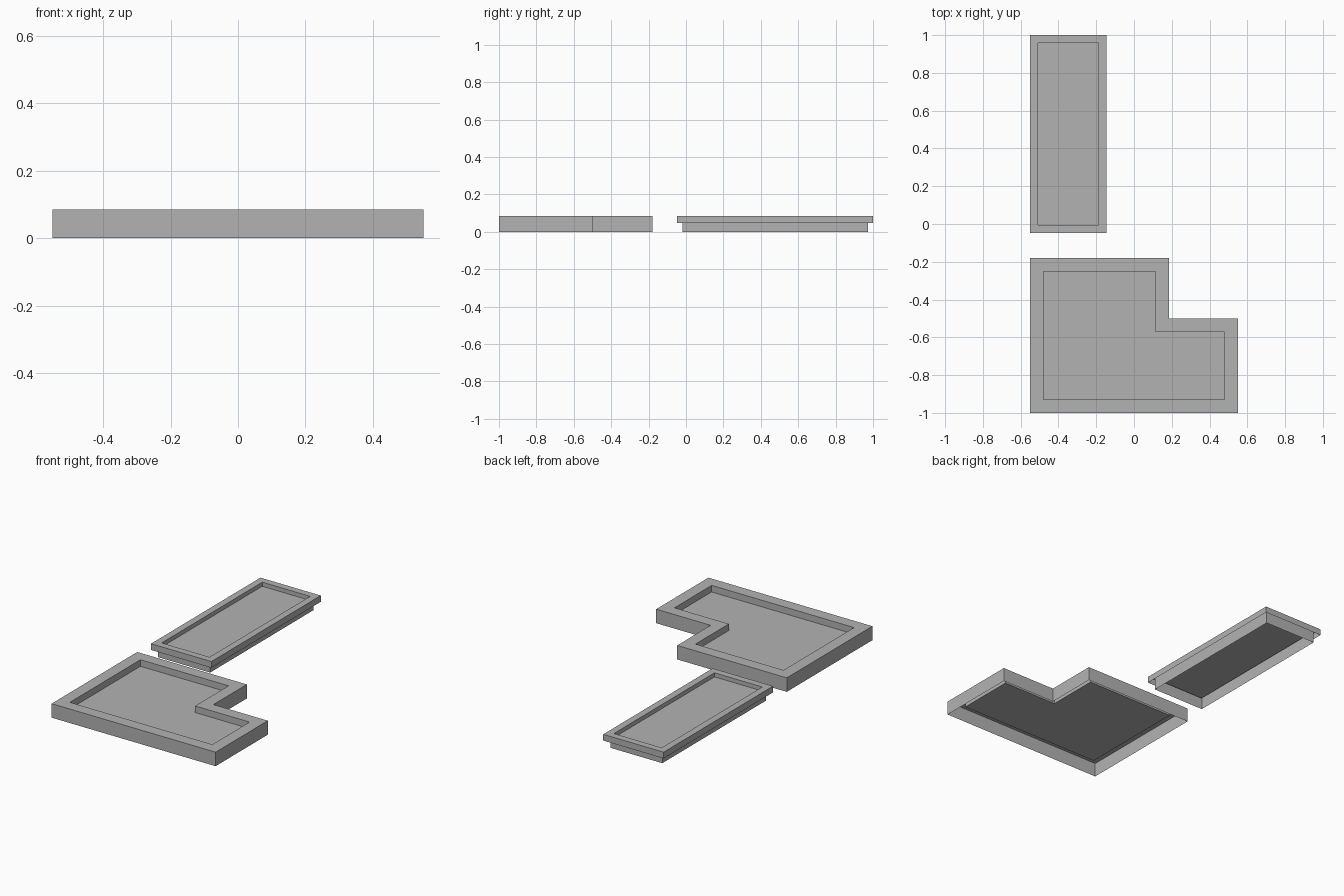
import bpy
import bmesh
from mathutils import Vector

cube = bpy.data.objects.get("Cube")
if cube:
    bpy.data.objects.remove(cube, do_unlink=True)

# Single grey material
GREY = (0.45, 0.45, 0.45, 1.0)
grey = bpy.data.materials.new("plain grey")
grey.use_nodes = True
grey.diffuse_color = GREY
bsdf = next(n for n in grey.node_tree.nodes if n.type == 'BSDF_PRINCIPLED')
bsdf.inputs["Base Color"].default_value = GREY

TOP = 0.085


def inset(outline, d):
    """Move every side of a counter-clockwise right-angled outline inward."""
    pts = [Vector(p) for p in outline]
    result = []
    for i, p in enumerate(pts):
        a = (p - pts[i - 1]).normalized()
        b = (pts[(i + 1) % len(pts)] - p).normalized()
        result.append(p + d * Vector((-a.y - b.y, a.x + b.x)))
    return result


def shell(name, outline, steps, capped=True):
    """Sweep the outline through (inset, height) steps, then close the last loop."""
    bm = bmesh.new()
    loops = [[bm.verts.new((p.x, p.y, z)) for p in inset(outline, d)]
             for d, z in steps]
    n = len(outline)
    for low, high in zip(loops, loops[1:]):
        for i in range(n):
            j = (i + 1) % n
            bm.faces.new((low[i], low[j], high[j], high[i]))
    if capped:
        bm.faces.new(loops[-1])
    mesh = bpy.data.meshes.new(name)
    bm.to_mesh(mesh)
    bm.free()
    mesh.materials.append(grey)
    obj = bpy.data.objects.new(name, mesh)
    bpy.context.collection.objects.link(obj)
    return obj


# L-shaped tray: outer wall, flat rim, recess wall and floor, open underneath
l_outline = [(-0.55, -1), (0.55, -1), (0.55, -0.5),
             (0.185, -0.5), (0.185, -0.18), (-0.55, -0.18)]
shell("l_shaped_tray", l_outline,
      [(0, 0), (0, TOP), (0.072, TOP), (0.072, TOP - 0.04)])

# Rectangular tray: overhanging rim and shallow recess
r_outline = [(-0.55, -0.048), (-0.145, -0.048), (-0.145, 1), (-0.55, 1)]
shell("rectangular_tray_rim", r_outline,
      [(0, 0.047), (0, TOP), (0.042, TOP), (0.042, TOP - 0.025)])

# Inset skirt that carries the rim
shell("rectangular_tray_skirt", r_outline,
      [(0.028, 0), (0.028, TOP - 0.001)], capped=False)
